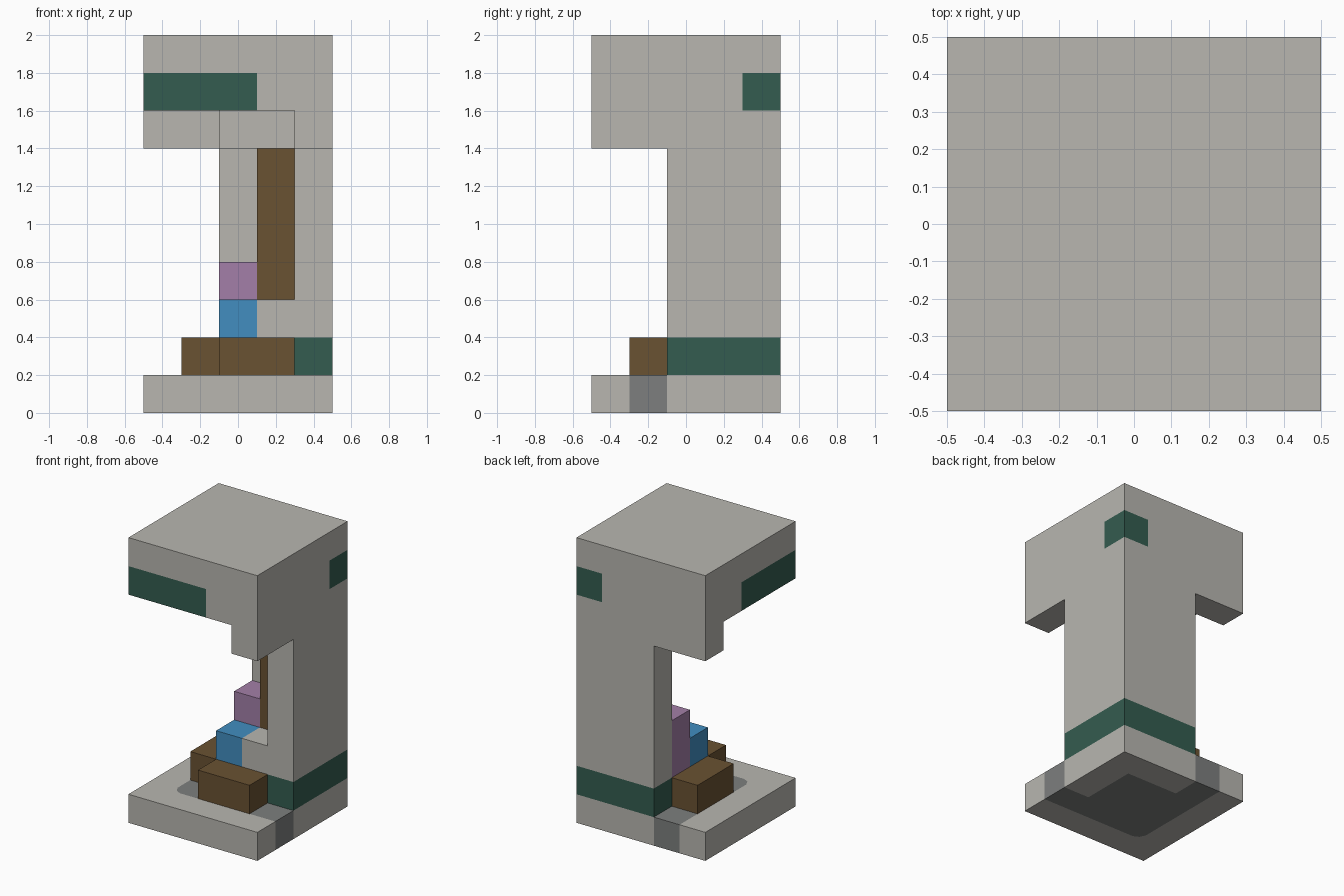
import bpy
import bmesh

cube = bpy.data.objects.get("Cube")
if cube:
    bpy.data.objects.remove(cube, do_unlink=True)

CELL = 0.2  # grid cell; outlines below count cells from the centre


def material(name, rgb):
    mat = bpy.data.materials.new(name)
    mat.use_nodes = True
    colour = (*rgb, 1.0)
    mat.diffuse_color = colour
    mat.node_tree.nodes["Principled BSDF"].inputs["Base Color"].default_value = colour
    return mat


stone = material("pale_stone", (0.48, 0.47, 0.435))
dark = material("dark_stone", (0.205, 0.212, 0.209))
green = material("deep_green", (0.034, 0.107, 0.08))
brown = material("wood_brown", (0.144, 0.084, 0.032))
purple = material("soft_purple", (0.366, 0.212, 0.392))
blue = material("bright_blue", (0.054, 0.27, 0.527))


def prism(name, outline, low, high, mat):
    """Extrude an outline between two heights, all in cells."""
    bm = bmesh.new()
    verts = [bm.verts.new((x * CELL, y * CELL, low * CELL)) for x, y in outline]
    face = bm.faces.new(verts)
    top = bmesh.ops.extrude_face_region(bm, geom=[face])["geom"]
    moved = [v for v in top if isinstance(v, bmesh.types.BMVert)]
    bmesh.ops.translate(bm, verts=moved, vec=(0, 0, (high - low) * CELL))
    bmesh.ops.recalc_face_normals(bm, faces=bm.faces)
    mesh = bpy.data.meshes.new(name)
    bm.to_mesh(mesh)
    bm.free()
    mesh.materials.append(mat)
    obj = bpy.data.objects.new(name, mesh)
    bpy.context.collection.objects.link(obj)
    return obj


def rect(x0, y0, x1, y1):
    return [(x0, y0), (x1, y0), (x1, y1), (x0, y1)]


def mirrored(half):
    """Complete an outline that is symmetric across the x = y diagonal."""
    return half + [(y, x) for x, y in reversed(half) if x != y]


# Base slab: pale rim, dark floor with a softened corner, pale corner footing
soft = [(-1.2, -1.5), (-1.4, -1.4)]
corner_wall = mirrored([(2.5, 2.5), (2.5, -0.5), (1.5, -0.5), (1.5, 1.5)])
prism("base_rim", mirrored([(-2.5, -2.5), (2.5, -2.5), (2.5, -1.5)] + soft), 0, 1, stone)
prism("base_floor", mirrored([soft[1], soft[0], (2.5, -1.5), (2.5, -0.5),
                              (1.5, -0.5), (1.5, 1.5)]), 0, 1, dark)
prism("base_corner", corner_wall, 0, 1, stone)

# L-shaped corner column with a green band at its foot
prism("column_band", corner_wall, 1, 2, green)
prism("column_wall", corner_wall, 2, 7, stone)

# Stepped blocks in the angle of the column
prism("front_bench", rect(-0.5, -1.5, 1.5, -0.5), 1, 2, brown)
prism("side_bench", rect(-1.5, -0.5, -0.5, 1.5), 1, 2, brown)
prism("blue_block", rect(-0.5, -0.5, 0.5, 0.5), 1, 3, blue)
prism("purple_block", rect(-0.5, 0.5, 0.5, 1.5), 1, 4, purple)
prism("stone_step", rect(0.5, -0.5, 1.5, 0.5), 1, 3, stone)
prism("wood_post", rect(0.5, 0.5, 1.5, 1.5), 1, 7, brown)

# Lintel stepping outward under the roof
prism("lintel", mirrored([(2.5, 2.5), (2.5, -2.5), (1.5, -2.5), (1.5, -0.5),
                          (-0.5, -0.5)]), 7, 8, stone)

# Roof: banded lower course and a plain cap
prism("roof_green_panel", rect(-2.5, -2.5, 0.5, 0.5), 8, 9, green)
prism("roof_green_corner", rect(1.5, 1.5, 2.5, 2.5), 8, 9, green)
prism("roof_course", mirrored([(0.5, 0.5), (0.5, -2.5), (2.5, -2.5), (2.5, 1.5),
                               (1.5, 1.5)]), 8, 9, stone)
prism("roof_cap", rect(-2.5, -2.5, 2.5, 2.5), 9, 10, stone)
